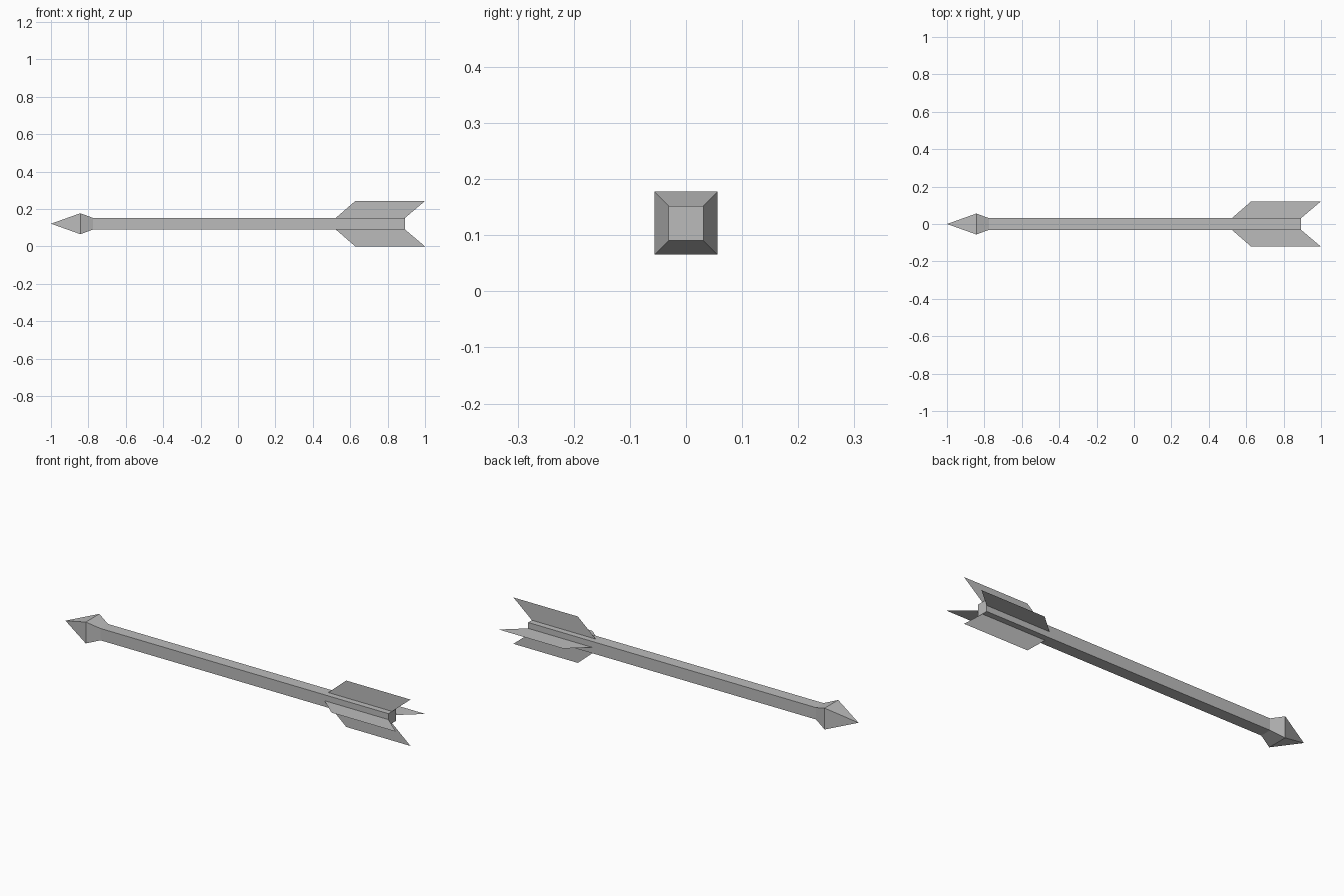
import bpy
from math import pi
from mathutils import Matrix, Vector

cube = bpy.data.objects.get("Cube")
if cube:
    bpy.data.objects.remove(cube, do_unlink=True)

AXIS_Z = 0.1215   # height of the arrow's centre line
SHAFT = 0.031     # half width of the shaft
HEAD = 0.056      # half width of the head
FIN = 0.1215      # reach of a fin from the centre line
NECK, TAIL = -0.775, 0.893

grey = bpy.data.materials.new("plain_grey")
grey.use_nodes = True
colour = (0.5, 0.5, 0.5, 1)
grey.diffuse_color = colour
grey.node_tree.nodes["Principled BSDF"].inputs["Base Color"].default_value = colour


def add_part(name, verts, faces):
    mesh = bpy.data.meshes.new(name)
    mesh.from_pydata(verts, [], faces)
    mesh.materials.append(grey)
    obj = bpy.data.objects.new(name, mesh)
    obj.location.z = AXIS_Z
    bpy.context.collection.objects.link(obj)
    return obj


def square(x, r):
    return [(x, -r, -r), (x, r, -r), (x, r, r), (x, -r, r)]


def sides(start):
    """Quads joining two consecutive square rings, facing outward."""
    return [(start + i, start + 4 + i, start + 4 + (i + 1) % 4, start + (i + 1) % 4)
            for i in range(4)]


# Square shaft, capped at the tail
add_part("shaft", square(NECK, SHAFT) + square(TAIL, SHAFT),
         sides(0) + [(4, 5, 6, 7)])

# Pyramid head with a tapered collar running into the shaft
add_part("arrow_head",
         square(-0.843, HEAD) + square(NECK, SHAFT) + [(-1, 0, 0)],
         sides(0) + [(8, i, (i + 1) % 4) for i in range(4)])

# Four flat fins turned around the centre line
fin_profile = [(0.523, SHAFT), (TAIL, SHAFT), (1.0, FIN), (0.627, FIN)]
for i, side in enumerate(("top", "front", "bottom", "back")):
    turn = Matrix.Rotation(i * pi / 2, 3, "X")
    add_part(side + "_fin", [turn @ Vector((x, 0, r)) for x, r in fin_profile],
             [(0, 1, 2, 3)])
